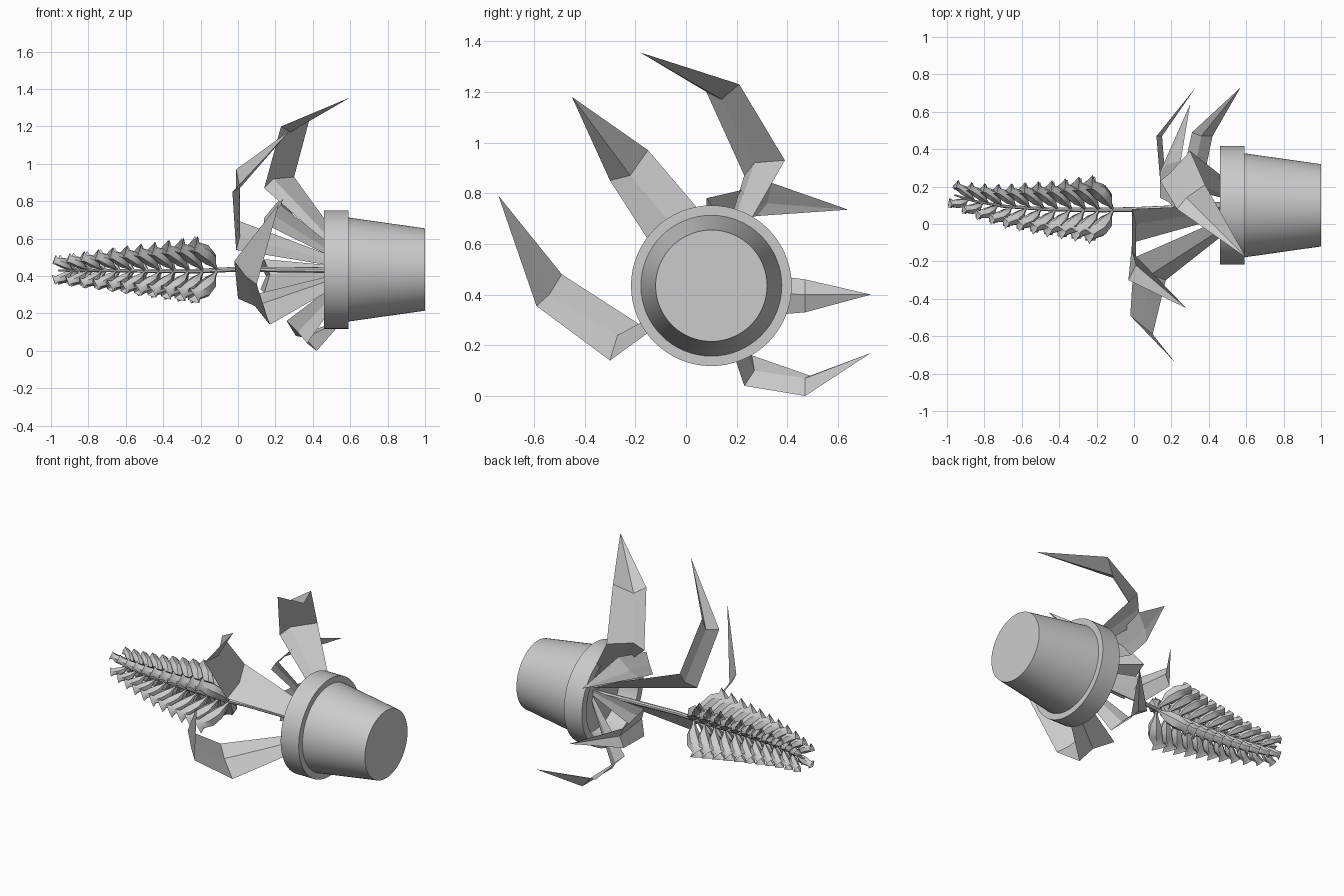
import bpy, bmesh, math
from mathutils import Vector

cube = bpy.data.objects.get("Cube")
if cube:
    bpy.data.objects.remove(cube, do_unlink=True)

GRAY = (0.6, 0.6, 0.6, 1)
gray = bpy.data.materials.new("plain_gray")
gray.diffuse_color = GRAY
gray.use_nodes = True
gray.node_tree.nodes["Principled BSDF"].inputs["Base Color"].default_value = GRAY

CY, CZ = 0.10, 0.435  # centre line of the pot, which lies along x


def finish(name, bm, smooth=None):
    bmesh.ops.remove_doubles(bm, verts=bm.verts, dist=1e-5)
    bmesh.ops.recalc_face_normals(bm, faces=bm.faces)
    me = bpy.data.meshes.new(name)
    bm.to_mesh(me)
    bm.free()
    ob = bpy.data.objects.new(name, me)
    bpy.context.collection.objects.link(ob)
    me.materials.append(gray)
    if smooth:
        bpy.ops.object.select_all(action='DESELECT')
        ob.select_set(True)
        bpy.context.view_layer.objects.active = ob
        bpy.ops.object.shade_smooth_by_angle(angle=math.radians(smooth))


def lathe(name, profile, steps=64):
    """Spin (x, radius) points around the pot's centre line."""
    bm = bmesh.new()
    vs = [bm.verts.new((x, CY, CZ + r)) for x, r in profile]
    es = [bm.edges.new(p) for p in zip(vs, vs[1:])]
    bmesh.ops.spin(bm, geom=vs + es, cent=(0, CY, CZ), axis=(1, 0, 0),
                   angle=math.tau, steps=steps, use_merge=True)
    finish(name, bm, 30)


def add_tube(bm, points, radii, sides=6, flare=(1, 1)):
    """Tapered tube along points; flare alternates the last ring's radius."""
    rings = []
    last = len(points) - 1
    for i, p in enumerate(points):
        t = (points[min(i + 1, last)] - points[max(i - 1, 0)]).normalized()
        u = t.cross(Vector((0, 0.3, 1))).normalized()
        w = t.cross(u)
        ring = []
        for k in range(sides):
            a = math.tau * k / sides
            r = radii[i] * (flare[k % 2] if i == last else 1)
            ring.append(bm.verts.new(p + (u * math.cos(a) + w * math.sin(a)) * r))
        rings.append(ring)
    for a, b in zip(rings, rings[1:]):
        for k in range(sides):
            j = (k + 1) % sides
            bm.faces.new((a[k], a[j], b[j], b[k]))


# Pot with a thick rim, and the soil inside
lathe("pot", [(1.0, 0), (1.0, 0.22), (0.59, 0.278), (0.59, 0.317),
              (0.46, 0.317), (0.46, 0.27), (0.62, 0.255)])
lathe("soil", [(0.59, 0), (0.59, 0.258)])

# Leaves: creased strips bent at a knee and an elbow, ending in a point
leaves = {
    "leaf_top": ([(0.14, 0.23, 0.87), (0.19, 0.27, 0.92), (0.30, 0.39, 0.93)],
                 [(0.23, 0.08, 1.20), (0.28, 0.14, 1.17), (0.38, 0.21, 1.23)],
                 (0.60, -0.18, 1.355)),
    "leaf_front_upper": ([(-0.01, -0.10, 0.54), (0.01, 0.00, 0.61), (-0.01, 0.08, 0.70)],
                         [(-0.03, -0.30, 0.85), (0.01, -0.22, 0.87), (-0.01, -0.15, 0.97)],
                         (0.28, -0.45, 1.18)),
    "leaf_front_lower": ([(0.17, -0.30, 0.14), (0.09, -0.27, 0.24), (0.00, -0.18, 0.28)],
                         [(0.10, -0.59, 0.355), (0.04, -0.54, 0.40), (-0.02, -0.49, 0.48)],
                         (0.22, -0.74, 0.79)),
    "leaf_bottom": ([(0.26, 0.26, 0.16), (0.32, 0.27, 0.10), (0.37, 0.23, 0.04)],
                    [(0.31, 0.49, 0.08), (0.36, 0.47, 0.07), (0.42, 0.47, 0.0)],
                    (0.57, 0.73, 0.17)),
    "leaf_back": ([(0.14, 0.23, 0.31), (0.17, 0.21, 0.41), (0.14, 0.23, 0.49)],
                  [(0.12, 0.47, 0.33), (0.15, 0.47, 0.40), (0.12, 0.47, 0.46)],
                  (0.33, 0.73, 0.40)),
    "leaf_back_upper": ([(0.14, 0.14, 0.68), (0.18, 0.12, 0.73), (0.23, 0.08, 0.78)],
                        [(0.14, 0.28, 0.71), (0.18, 0.32, 0.76), (0.25, 0.34, 0.84)],
                        (0.30, 0.64, 0.735)),
}
for name, (knee, elbow, tip) in leaves.items():
    knee = [Vector(p) for p in knee]
    mid = sum(knee, Vector()) / 3
    root = Vector((0.60, CY, CZ)) + Vector((0, mid.y - CY, mid.z - CZ)) * 0.11
    base = [root + (p - mid) * 0.2 for p in knee]
    bm = bmesh.new()
    rows = [[bm.verts.new(p) for p in row] for row in (base, knee, elbow)]
    for a, b in zip(rows, rows[1:]):
        for i in range(2):
            bm.faces.new((a[i], a[i + 1], b[i + 1], b[i]))
    point = bm.verts.new(tip)
    for i in range(2):
        bm.faces.new((rows[2][i], rows[2][i + 1], point))
    finish(name, bm)

# Flower stem, bending gently toward the back at its far end
path = [(0.64, 0.10, 0.43), (0.2, 0.085, 0.435), (0.0, 0.077, 0.437), (-0.2, 0.075, 0.427),
        (-0.45, 0.078, 0.427), (-0.7, 0.095, 0.43), (-0.85, 0.122, 0.43), (-0.96, 0.155, 0.43)]
path = [Vector(p) for p in path]
bm = bmesh.new()
add_tube(bm, path, [0.016, 0.015, 0.014, 0.013, 0.011, 0.009, 0.007, 0.005], 8)
finish("flower_stem", bm, 40)


def stem_at(x):
    """Point on the stem's centre line, continued straight past its end."""
    for a, b in zip(path, path[1:]):
        if x >= b.x:
            break
    return a.lerp(b, (a.x - x) / (a.x - b.x))


# Four rows of stalked, slanting bell flowers with pointed mouths
bend = [(0.0, 0.0), (0.14, 0.20), (0.30, 0.46), (0.55, 0.72), (0.85, 0.90), (1.0, 1.0)]
width = [0.12, 0.30, 0.85, 1.0, 0.75, 0.95]
COUNT = 11
for row, name in enumerate(["back_upper", "front_upper", "front_lower", "back_lower"]):
    ang = math.radians(45 + 90 * row)
    outward = Vector((0, math.cos(ang), math.sin(ang)))
    shift = 0.03 if name.startswith("back") else 0
    bm = bmesh.new()
    for i in range(COUNT):
        t = i / (COUNT - 1)
        reach = 0.195 - 0.118 * t
        run = 0.135 - 0.03 * t
        size = 0.046 - 0.020 * t
        x0 = -0.11 - (0.77 - shift) * t
        pts = []
        for a, r in bend:
            pts.append(stem_at(x0 - run * a) + outward * (reach * r))
        add_tube(bm, pts, [size * w for w in width], 6, flare=(1.3, 0.75))
    finish("flowers_" + name, bm, 40)
